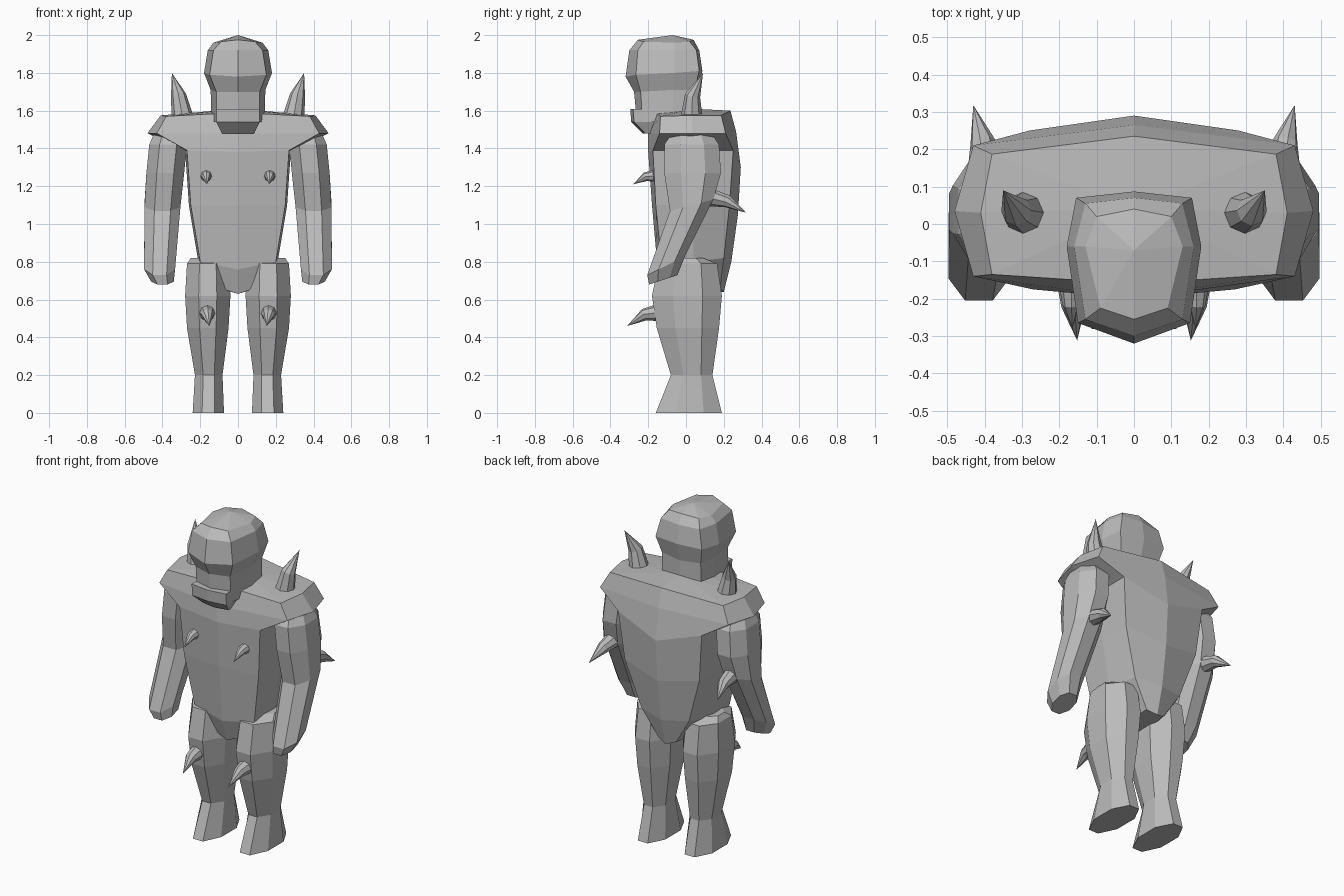
import bpy, bmesh
from mathutils import Vector

cube = bpy.data.objects.get("Cube")
if cube:
    bpy.data.objects.remove(cube)

GREY = (0.5, 0.5, 0.5, 1)
mat = bpy.data.materials.new("stone grey")
mat.use_nodes = True
mat.diffuse_color = GREY
mat.node_tree.nodes["Principled BSDF"].inputs["Base Color"].default_value = GREY


def loft(name, rings, apex=None):
    """Skin a stack of equal-sized rings; close the ends, optionally with a point."""
    bm = bmesh.new()
    loops = [[bm.verts.new(p) for p in ring] for ring in rings]
    n = len(loops[0])
    for low, high in zip(loops, loops[1:]):
        for i in range(n):
            j = (i + 1) % n
            bm.faces.new((low[i], low[j], high[j], high[i]))
    bm.faces.new(loops[0][::-1])
    if apex:
        tip = bm.verts.new(apex)
        for i in range(n):
            bm.faces.new((loops[-1][i], loops[-1][(i + 1) % n], tip))
    else:
        bm.faces.new(loops[-1])
    bmesh.ops.recalc_face_normals(bm, faces=bm.faces)
    mesh = bpy.data.meshes.new(name)
    bm.to_mesh(mesh)
    bm.free()
    mesh.materials.append(mat)
    obj = bpy.data.objects.new(name, mesh)
    bpy.context.collection.objects.link(obj)
    return obj


def pair(name, rings, apex=None):
    """Build a part on the left and its mirror image on the right."""
    for side, s in (("left", 1), ("right", -1)):
        loft(side + "_" + name, [[(s * x, y, z) for x, y, z in r] for r in rings],
             apex and (s * apex[0], apex[1], apex[2]))


def body_ring(front, fc, side, bc, back):
    """Eight-point ring, symmetric in x, from front centre round to back centre."""
    right = [(-x, y, z) for x, y, z in (bc, side, fc)]
    return [(0, *front), fc, side, bc, (0, *back)] + right


# torso with overhanging shoulder plate
loft("torso", [
    body_ring((-.11, .63), (.06, -.10, .65), (.07, .05, .65), (.06, .18, .66), (.20, .64)),
    body_ring((-.15, .76), (.20, -.13, .80), (.21, .04, .80), (.16, .20, .82), (.24, .80)),
    body_ring((-.18, 1.10), (.25, -.16, 1.10), (.26, .04, 1.10), (.25, .23, 1.10), (.275, 1.05)),
    body_ring((-.20, 1.38), (.27, -.175, 1.39), (.28, .04, 1.39), (.28, .25, 1.39), (.29, 1.30)),
    body_ring((-.20, 1.48), (.43, -.14, 1.48), (.48, .035, 1.48), (.43, .21, 1.48), (.265, 1.49)),
    body_ring((-.16, 1.59), (.38, -.135, 1.57), (.41, .03, 1.575), (.38, .187, 1.575), (.235, 1.60)),
], apex=(0, .04, 1.61))

# head
loft("head", [
    body_ring((-.26, 1.54), (.115, -.23, 1.54), (.14, -.07, 1.54), (.13, .04, 1.54), (.06, 1.54)),
    body_ring((-.275, 1.70), (.115, -.24, 1.70), (.145, -.07, 1.71), (.13, .045, 1.71), (.06, 1.70)),
    body_ring((-.32, 1.78), (.15, -.265, 1.79), (.18, -.06, 1.80), (.155, .07, 1.81), (.087, 1.81)),
    body_ring((-.30, 1.92), (.13, -.255, 1.92), (.16, -.06, 1.92), (.13, .055, 1.92), (.07, 1.92)),
    body_ring((-.255, 1.975), (.09, -.225, 1.965), (.13, -.06, 1.96), (.10, .02, 1.965), (.04, 1.975)),
], apex=(0, -.07, 2.0))

# jaw
def jaw_ring(x, z, front, back):
    return [(-x, front, z), (0, front - .015, z), (x, front, z), (x, back, z), (-x, back, z)]


loft("jaw", [jaw_ring(.085, 1.48, -.215, -.14), jaw_ring(.115, 1.54, -.275, -.10),
             jaw_ring(.115, 1.61, -.28, -.235)])


def limb_ring(x, y, z, rx, ry, tilt=0, flat=.45):
    """Eight-sided limb section; tilt lifts the back above the front."""
    pts = [(-flat, -1), (flat, -1), (1, -.4), (1, .45), (flat, 1), (-flat, 1), (-1, .45), (-1, -.4)]
    return [(x + rx * a, y + ry * b, z + tilt * b) for a, b in pts]


# arms: x, y, z, half width, half depth, tilt
ARM = [(.40, -.12, .705, .06, .075, .025), (.415, -.105, .78, .082, .10, .05),
       (.40, .03, 1.10, .095, .115, .03), (.385, .035, 1.27, .10, .15, 0),
       (.37, .03, 1.42, .10, .145, 0), (.36, .03, 1.49, .08, .10, 0)]
pair("arm", [limb_ring(*r) for r in ARM])

# legs: x, y, z, half width, half depth, tilt
LEG = [(.157, .015, 0, .083, .175), (.155, .03, .20, .073, .11),
       (.16, .01, .45, .11, .165), (.16, .005, .62, .12, .185),
       (.16, .01, .79, .11, .155), (.18, .02, .82, .07, .07)]
pair("leg", [limb_ring(*r, flat=.4) for r in LEG])


def spike(name, base, mid, tip, radius):
    """Curved eight-sided horn running from base through mid to tip."""
    base, mid, tip = map(Vector, (base, mid, tip))

    def ring(center, axis, r):
        turn = Vector((0, 0, 1)).rotation_difference(axis)
        return [center + turn @ Vector((r * a, r * b, 0)) for a, b in
                ((1, 0), (.7, .7), (0, 1), (-.7, .7), (-1, 0), (-.7, -.7), (0, -1), (.7, -.7))]

    pair(name, [ring(base, mid - base, radius), ring(mid, tip - base, radius * .72)], tuple(tip))


spike("shoulder_spike", (.295, .03, 1.57), (.315, .035, 1.68), (.35, .09, 1.80), .057)
spike("chest_spike", (.168, -.16, 1.255), (.168, -.215, 1.25), (.165, -.28, 1.21), .033)
spike("thigh_spike", (.163, -.15, .53), (.162, -.22, .52), (.152, -.312, .46), .045)
spike("elbow_spike", (.40, .13, 1.14), (.405, .22, 1.12), (.43, .318, 1.06), .047)
